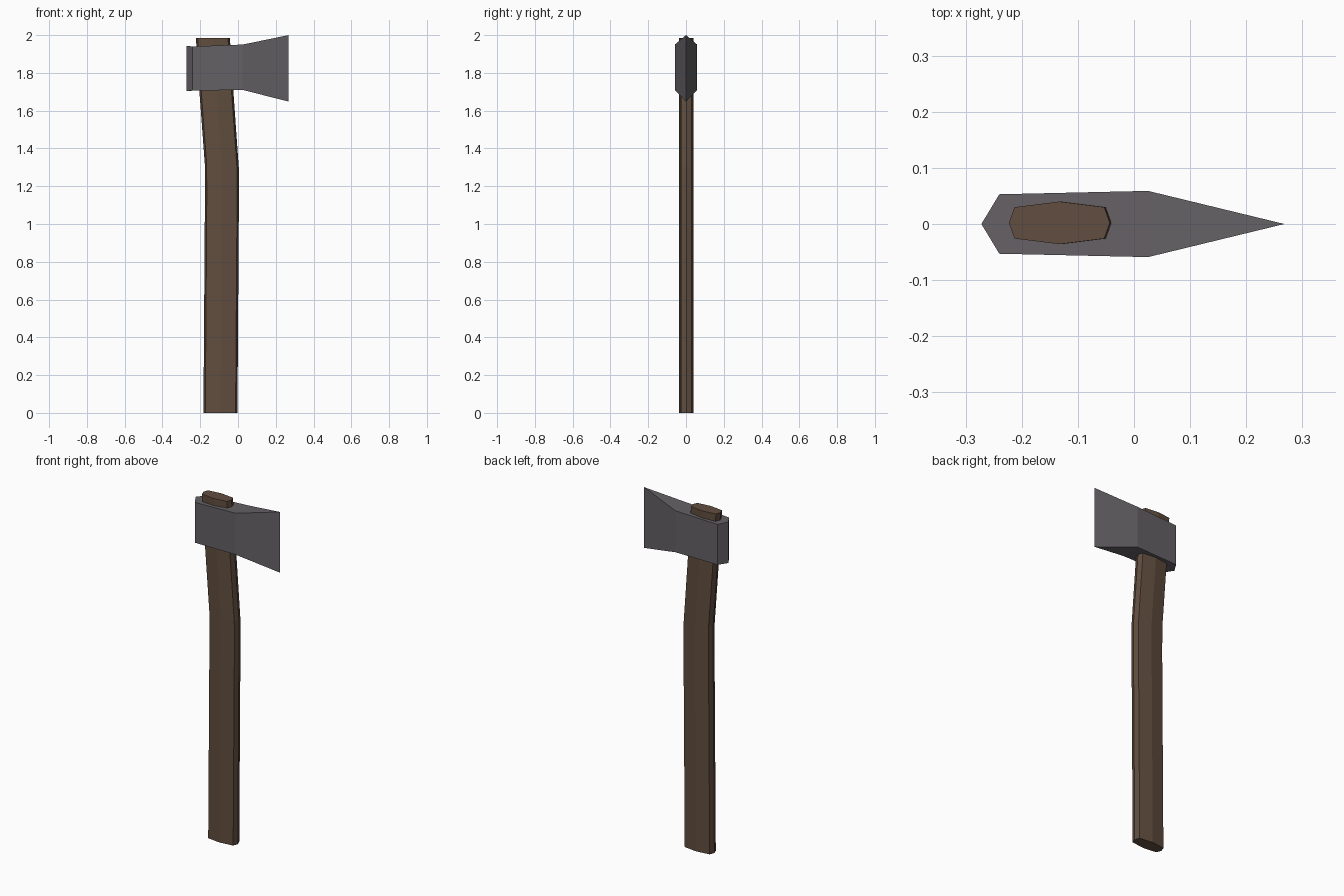
import bpy, bmesh

if "Cube" in bpy.data.objects:
    bpy.data.objects.remove(bpy.data.objects["Cube"])


def material(name, rgb):
    m = bpy.data.materials.new(name)
    m.diffuse_color = (*rgb, 1)
    m.use_nodes = True
    m.node_tree.nodes["Principled BSDF"].inputs["Base Color"].default_value = m.diffuse_color
    return m


def loft(name, rings, mat):
    """Join equal-sized rings of points with flat faces and cap both ends."""
    bm = bmesh.new()
    loops = [[bm.verts.new(p) for p in ring] for ring in rings]
    n = len(loops[0])
    for a, b in zip(loops, loops[1:]):
        for i in range(n):
            j = (i + 1) % n
            bm.faces.new((a[i], a[j], b[j], b[i]))
    bm.faces.new(loops[0][::-1])
    bm.faces.new(loops[-1])
    # collapse the cutting edge and back ridge where points coincide
    bmesh.ops.remove_doubles(bm, verts=bm.verts, dist=1e-5)
    bmesh.ops.recalc_face_normals(bm, faces=bm.faces)
    me = bpy.data.meshes.new(name)
    bm.to_mesh(me)
    bm.free()
    me.materials.append(mat)
    ob = bpy.data.objects.new(name, me)
    bpy.context.collection.objects.link(ob)
    return ob


wood = material("wood", (0.12, 0.075, 0.05))
steel = material("steel", (0.13, 0.12, 0.13))

# Handle: flattened octagon swept along a slightly bent path
section = [(0.09, 0), (0.08, 0.028), (0, 0.038), (-0.08, 0.028),
           (-0.09, 0), (-0.08, -0.028), (0, -0.038), (0.08, -0.028)]
path = [(-0.093, 0, 0), (-0.085, 1.16, 0), (-0.086, 1.31, -0.1),
        (-0.115, 1.71, 0), (-0.133, 1.985, 0)]  # centre x, z, ring tilt
loft("handle", [[(cx + x, y + 0.002, z + tilt * x) for x, y in section]
                for cx, z, tilt in path], wood)

# Head: plan outline with a pointed back and a flared cutting edge
plan = [(-0.272, 0, 1.705, 1.943), (-0.24, -0.053, 1.706, 1.94),
        (0.025, -0.059, 1.71, 1.95), (0.268, 0, 1.648, 2.0),
        (0.025, 0.059, 1.71, 1.95), (-0.24, 0.053, 1.706, 1.94)]
head = loft("axe_head", [[(x, y, lo) for x, y, lo, hi in plan],
                         [(x, y, hi) for x, y, lo, hi in plan]], steel)

# Split the top and bottom caps along the crease where the blade flares
bm = bmesh.new()
bm.from_mesh(head.data)
for f in [f for f in bm.faces if len(f.verts) == 6]:
    crease = [v for v in f.verts if abs(v.co.x - 0.025) < 1e-4]
    bmesh.ops.connect_verts(bm, verts=crease)
bm.to_mesh(head.data)
bm.free()
